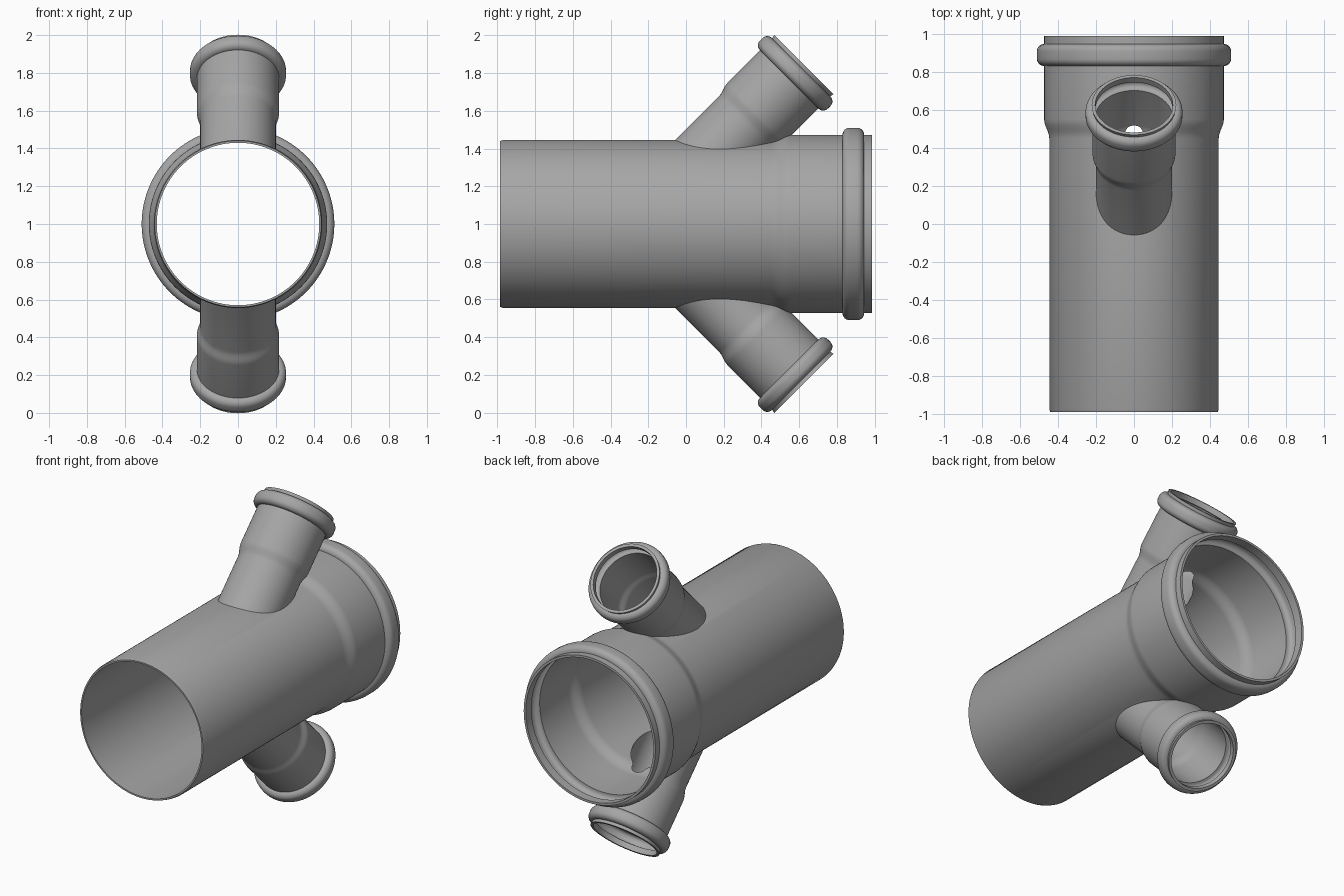
import bpy, bmesh, math
from mathutils import Matrix, Vector

if "Cube" in bpy.data.objects:
    bpy.data.objects.remove(bpy.data.objects["Cube"], do_unlink=True)

grey = bpy.data.materials.new("pipe grey")
grey.use_nodes = True
colour = (0.38, 0.38, 0.38, 1)
grey.diffuse_color = colour
grey.node_tree.nodes["Principled BSDF"].inputs["Base Color"].default_value = colour

WALL = 0.015
AXIS_Z = 1.0


def bead(start, end, base, top, corner):
    """Rounded collar outline as (distance along axis, radius) points."""
    points = [(start, base)]
    for centre, first in ((start + corner, 180), (end - corner, 90)):
        for i in range(7):
            a = math.radians(first - 15 * i)
            points.append((centre + corner * math.cos(a), top - corner + corner * math.sin(a)))
    return points + [(end, base)]


def ease(start, end, r0, r1, steps=6):
    """Soft widening from the pipe to the socket."""
    return [(start + (end - start) * i / steps,
             r0 + (r1 - r0) * (1 - math.cos(math.pi * i / steps)) / 2)
            for i in range(steps + 1)]


def lathe(name, profile, origin, direction, segments):
    """Closed solid of revolution along a direction."""
    bm = bmesh.new()
    rings = []
    for d, r in profile:
        rings.append([bm.verts.new((r * math.cos(a), r * math.sin(a), d))
                      for a in (math.tau * i / segments for i in range(segments))])
    for low, high in zip(rings, rings[1:]):
        for i in range(segments):
            j = (i + 1) % segments
            bm.faces.new((low[i], low[j], high[j], high[i]))
    bm.faces.new(rings[0][::-1])
    bm.faces.new(rings[-1])
    turn = Vector(direction).to_track_quat('Z', 'X').to_matrix().to_4x4()
    bm.transform(Matrix.Translation(origin) @ turn)
    bmesh.ops.recalc_face_normals(bm, faces=bm.faces)
    mesh = bpy.data.meshes.new(name)
    bm.to_mesh(mesh)
    bm.free()
    mesh.materials.append(grey)
    obj = bpy.data.objects.new(name, mesh)
    bpy.context.collection.objects.link(obj)
    return obj


def combine(target, tool, operation):
    mod = target.modifiers.new("join", 'BOOLEAN')
    mod.operation, mod.solver, mod.object = operation, 'EXACT', tool
    bpy.context.view_layer.objects.active = target
    bpy.ops.object.modifier_apply(modifier=mod.name)
    bpy.data.objects.remove(tool, do_unlink=True)


# Main pipe: chamfered spigot at the front, beaded socket at the back
centre, back = (0, 0, AXIS_Z), (0, 1, 0)
main_outer = ([(-0.987, 0.44), (-0.972, 0.445)] + ease(0.45, 0.55, 0.445, 0.472)
              + bead(0.83, 0.945, 0.472, 0.51, 0.037) + [(0.987, 0.472)])
main_inner = ([(-1.05, 0.43)] + ease(0.45, 0.55, 0.43, 0.457)
              + bead(0.845, 0.93, 0.457, 0.495, 0.03) + [(1.05, 0.457)])
fitting = lathe("pipe_fitting", main_outer, centre, back, 128)
bores = [lathe("main_bore", main_inner, centre, back, 128)]

# Two slanted branches, above and below
branch_outer = ([(0, 0.2)] + ease(0.76, 0.84, 0.2, 0.218)
                + bead(1.085, 1.175, 0.218, 0.255, 0.035) + [(1.195, 0.222)])
branch_inner = ([(0, 0.2 - WALL)] + ease(0.76, 0.84, 0.2 - WALL, 0.218 - WALL)
                + bead(1.1, 1.16, 0.203, 0.24, 0.025) + [(1.25, 0.205)])
foot = (0, -0.22, AXIS_Z)
for name, side in (("upper", 1), ("lower", -1)):
    slant = (0, 1, side)
    combine(fitting, lathe(name + "_branch", branch_outer, foot, slant, 80), 'UNION')
    bores.append(lathe(name + "_bore", branch_inner, foot, slant, 80))

# Hollow everything out
for bore in bores:
    combine(fitting, bore, 'DIFFERENCE')

bpy.ops.object.select_all(action='DESELECT')
fitting.select_set(True)
bpy.context.view_layer.objects.active = fitting
bpy.ops.object.shade_smooth_by_angle(angle=math.radians(30))
